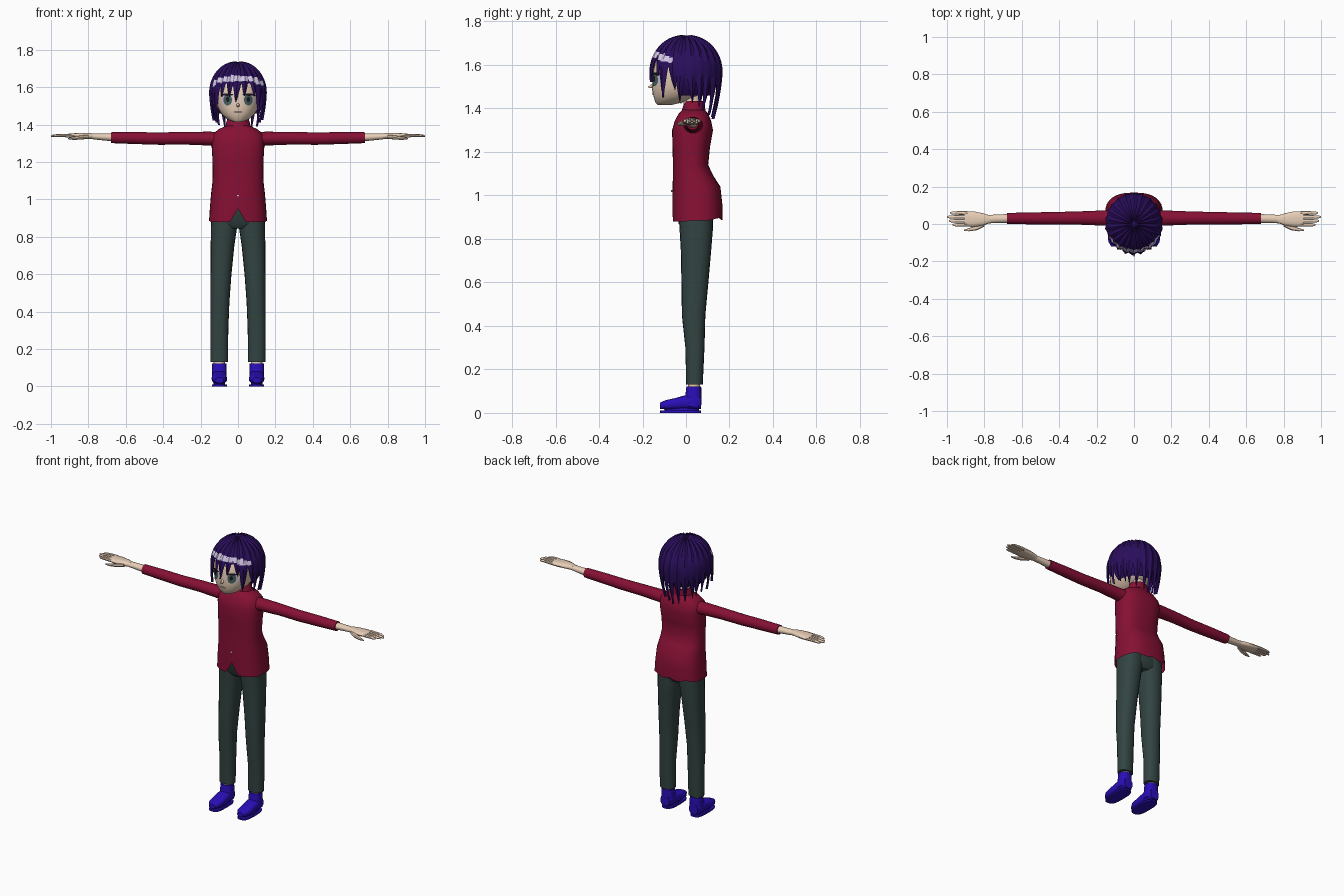
import bpy, bmesh, math, random
from mathutils import Vector
from mathutils.bvhtree import BVHTree

random.seed(4)
if "Cube" in bpy.data.objects:
    bpy.data.objects.remove(bpy.data.objects["Cube"])


def material(name, *srgb):
    lin = [((c / 255 + 0.055) / 1.055) ** 2.4 for c in srgb] + [1]
    m = bpy.data.materials.new(name)
    m.use_nodes = True
    m.diffuse_color = lin
    m.node_tree.nodes["Principled BSDF"].inputs["Base Color"].default_value = lin
    return m


SKIN = material("skin", 238, 212, 188)
HAIR = material("violet hair", 42, 14, 92)
SHINE = material("hair highlight", 214, 202, 235)
SHIRT = material("crimson cloth", 134, 16, 52)
PANTS = material("slate cloth", 50, 68, 66)
SHOE = material("blue shoe", 42, 14, 184)
EYE = material("grey green iris", 72, 98, 92)
LASH = material("dark lash", 28, 22, 36)
LIP = material("mouth", 150, 122, 124)
parts = []


def finish(name, bm, *mats, mirror=False):
    bmesh.ops.recalc_face_normals(bm, faces=bm.faces)
    me = bpy.data.meshes.new(name)
    bm.to_mesh(me)
    bm.free()
    ob = bpy.data.objects.new(name, me)
    bpy.context.collection.objects.link(ob)
    for m in mats:
        me.materials.append(m)
    if mirror:
        ob.modifiers.new("Mirror", "MIRROR").use_mirror_merge = False
    parts.append(ob)
    return ob


def bridge(bm, a, b):
    return [bm.faces.new((a[i], a[i - 1], b[i - 1], b[i])) for i in range(len(a))]


def loft_mesh(axis, rings, n=20, power=2.0, caps=(True, True)):
    """Rings are (position, centre 1, centre 2, radius 1, radius 2)."""
    bm, loops = bmesh.new(), []
    for pos, c1, c2, r1, r2 in rings:
        loop = []
        for i in range(n):
            t = math.tau * i / n
            u, v = (math.copysign(abs(f) ** (2 / power), f) if abs(f) > 1e-6 else 0
                    for f in (math.cos(t), math.sin(t)))
            co = [c1 + r1 * u, c2 + r2 * v]
            co.insert("XYZ".index(axis), pos)
            loop.append(bm.verts.new(co))
        loops.append(loop)
    for a, b in zip(loops, loops[1:]):
        bridge(bm, a, b)
    for loop, cap in zip((loops[0], loops[-1]), caps):
        if cap:
            bm.faces.new(loop)
    return bm


def loft(name, axis, rings, mat, mirror=False, **kw):
    return finish(name, loft_mesh(axis, rings, **kw), mat, mirror=mirror)


# Jacket with a notched front hem
bm = loft_mesh("Z", [
    (.89, 0, .053, .155, .115), (.96, 0, .052, .15, .115), (1.04, 0, .048, .143, .11),
    (1.09, 0, .033, .137, .093), (1.14, 0, .021, .135, .081), (1.22, 0, .024, .137, .086),
    (1.3, 0, .03, .142, .094), (1.345, 0, .032, .137, .083), (1.375, 0, .034, .105, .068),
    (1.395, 0, .035, .06, .05)], n=32, power=2.5, caps=(False, True))
for v in bm.verts:
    if v.co.z < .9:
        if v.co.y < 0:
            v.co.z = .95 if abs(v.co.x) < .01 else .88
        else:
            v.co.z += .006 * math.cos(v.co.x * 60)
finish("jacket", bm, SHIRT)
loft("collar", "Z", [(1.37, 0, .032, .072, .06), (1.4, 0, .036, .066, .052),
                     (1.435, 0, .04, .055, .046)], SHIRT, caps=(False, False))
loft("button", "Y", [(-.068, 0, 1.02, .005, .005), (-.055, 0, 1.02, .005, .005)], SHINE, n=8)

# Sleeves, forearms and hands
loft("sleeve", "X", [
    (.09, .034, 1.318, .05, .042), (.15, .032, 1.325, .041, .037), (.28, .032, 1.327, .036, .034),
    (.42, .03, 1.325, .034, .033), (.55, .03, 1.328, .032, .032), (.68, .03, 1.33, .029, .029)],
    SHIRT, mirror=True)
loft("forearm", "X", [(.66, .03, 1.331, .024, .022), (.74, .028, 1.335, .022, .018),
                      (.79, .025, 1.338, .023, .015)], SKIN, mirror=True, n=14)
loft("palm", "X", [(.77, .026, 1.338, .02, .015), (.81, .024, 1.34, .034, .016),
                   (.86, .026, 1.34, .042, .015), (.905, .028, 1.341, .04, .011)],
     SKIN, mirror=True, n=14, power=2.4)
for i, tip in enumerate((.97, .99, 1.0, .985)):
    y = -.004 + .021 * i
    loft(f"finger_{i + 1}", "X", [(.89, y, 1.341, .01, .01), (.94, y, 1.342, .0095, .009),
         (tip - .012, y, 1.34, .008, .007), (tip, y, 1.338, .003, .003)],
         SKIN, mirror=True, n=8)
loft("thumb", "X", [(.8, .0, 1.335, .014, .011), (.84, -.02, 1.331, .013, .011),
                    (.88, -.03, 1.327, .009, .009), (.91, -.034, 1.325, .003, .003)],
     SKIN, mirror=True, n=8)

# Trousers, ankles and shoes
loft("hips", "Z", [(.845, 0, .045, .07, .06), (.87, 0, .045, .135, .079),
                   (.97, 0, .04, .137, .083)], PANTS, n=28, power=2.4)
loft("trouser_leg", "Z", [
    (.13, .1, .039, .047, .038), (.3, .1, .041, .048, .044), (.45, .097, .035, .051, .054),
    (.6, .091, .041, .056, .062), (.75, .083, .046, .063, .07), (.85, .075, .047, .07, .077),
    (.94, .071, .045, .073, .08)], PANTS, mirror=True, power=2.3)
loft("ankle", "Z", [(.09, .1, .037, .03, .028), (.15, .1, .037, .03, .028)], SKIN, mirror=True)
loft("shoe_shaft", "Z", [(.03, .1, .03, .04, .04), (.08, .1, .034, .039, .037),
                         (.122, .1, .036, .038, .034)], SHOE, mirror=True, power=2.6)
loft("shoe_foot", "Y", [
    (.07, .1, .048, .03, .03), (.05, .1, .05, .039, .034), (0, .1, .049, .04, .033),
    (-.05, .1, .042, .041, .026), (-.095, .1, .037, .037, .021), (-.12, .1, .033, .022, .014)],
    SHOE, mirror=True, power=2.8)
loft("shoe_sole", "Z", [(0, .1, -.025, .04, .095), (.01, .1, -.025, .04, .095)],
     SHOE, mirror=True, power=3)
loft("shoe_core", "Z", [(.005, .1, -.02, .03, .08), (.03, .1, -.02, .03, .08)],
     SHOE, mirror=True)

# Head and neck
loft("neck", "Z", [(1.37, 0, .036, .045, .042), (1.47, 0, .025, .04, .04)], SKIN)
bm = loft_mesh("Z", [
    (1.415, 0, -.1, .025, .03), (1.428, 0, -.078, .057, .063), (1.455, 0, -.05, .088, .099),
    (1.49, 0, -.03, .108, .127), (1.53, 0, -.018, .117, .136), (1.57, 0, -.015, .122, .137),
    (1.62, 0, -.01, .12, .13), (1.68, 0, 0, .08, .085)], n=32, power=2.2)
face = BVHTree.FromBMesh(bm)
finish("head", bm, SKIN)
loft("nose", "Y", [(-.174, 0, 1.498, .002, .002), (-.16, 0, 1.502, .007, .009),
                   (-.14, 0, 1.508, .012, .016)], SKIN, n=10)


# Painted face details as thin plates following the face
def face_plate(name, cx, cz, rx, rz, lift, mat, mirror=True):
    bm, loops = bmesh.new(), []
    for k in (.02, .35, .7, 1):
        loop = []
        for i in range(16):
            t = math.tau * i / 16
            x, z = cx + rx * k * math.cos(t), cz + rz * k * math.sin(t)
            hit = face.ray_cast(Vector((x, -1, z)), Vector((0, 1, 0)))[0]
            loop.append(bm.verts.new((x, hit.y - lift, z)))
        loops.append(loop)
    bm.faces.new(loops[0])
    for a, b in zip(loops, loops[1:]):
        bridge(bm, a, b)
    finish(name, bm, mat, mirror=mirror)


face_plate("eye_white", .057, 1.532, .031, .03, .002, SHINE)
face_plate("iris", .055, 1.532, .023, .03, .004, EYE)
face_plate("pupil", .055, 1.535, .009, .014, .006, LASH)
face_plate("upper_lash", .058, 1.56, .034, .006, .007, LASH)
face_plate("mouth", 0, 1.467, .026, .006, .003, LIP, mirror=False)

# Hair cap, open around the face
RX, RY, RZ, MID = .148, .16, .16, 1.57
bm = bmesh.new()
bmesh.ops.create_uvsphere(bm, u_segments=32, v_segments=20, radius=1)
for v in bm.verts:
    v.co = (v.co.x * RX * .97, v.co.y * RY * .97, MID + v.co.z * RZ * .98)
low = []
for f in bm.faces:
    c = f.calc_center_median()
    if c.z < (1.61 if c.y < -.03 else 1.46):
        low.append(f)
bmesh.ops.delete(bm, geom=low, context="FACES")
finish("hair_cap", bm, HAIR)


# Hair locks running from the crown to pointed tips
def hair_point(azimuth, length, lift):
    arc = .25
    if length < arc:
        phi = length / arc * math.pi / 2
        r, z = math.sin(phi), MID + (RZ + lift) * math.cos(phi)
    else:
        drop = length - arc
        taper = .07 if math.cos(azimuth) > .5 else .2
        r, z = 1 - taper * (drop / .2) ** 1.6, MID - drop
    return Vector(((RX * r + lift) * math.sin(azimuth), -(RY * r + lift) * math.cos(azimuth), z))


def lock(name, degrees, tip, half, sweep, steps=26):
    bm, prev = bmesh.new(), None
    az, total = math.radians(degrees), .25 + MID - tip
    for i in range(steps + 1):
        s = .04 + .96 * i / steps
        w = half * min(1, max(.02, (1 - s) / .42) ** .8)
        a = az + sweep * s * s
        ring = [bm.verts.new(hair_point(a + da, s * total, lift))
                for da, lift in ((-w, 0), (0, .008), (w, 0), (0, -.006))]
        if prev:
            for f in bridge(bm, prev, ring):
                c = f.calc_center_median()
                front = math.atan2(c.x, -c.y)
                band = 1.648 - .026 * front * front
                if abs(front) < 1.1 and abs(c.z - band) < .014:
                    f.material_index = 1
        else:
            bm.faces.new(ring)
        prev = ring
    bm.faces.new(prev)
    finish(name, bm, HAIR, SHINE)


tips = {0: 1.525, 17: 1.555, 33: 1.545, 50: 1.45, 66: 1.49, 82: 1.425, 98: 1.42,
        114: 1.41, 130: 1.39, 146: 1.37, 162: 1.36, 180: 1.35}
for angle, tip in tips.items():
    for side in ((1,) if angle in (0, 180) else (1, -1)):
        lock(f"hair_lock_{angle}_{'left' if side > 0 else 'right'}", side * angle,
             tip + random.uniform(-.008, .008), .19, random.uniform(-.1, .1))

# Smooth shading with crisp edges
bpy.ops.object.select_all(action="DESELECT")
for ob in parts:
    ob.select_set(True)
bpy.context.view_layer.objects.active = parts[0]
bpy.ops.object.shade_smooth_by_angle(angle=math.radians(42))
